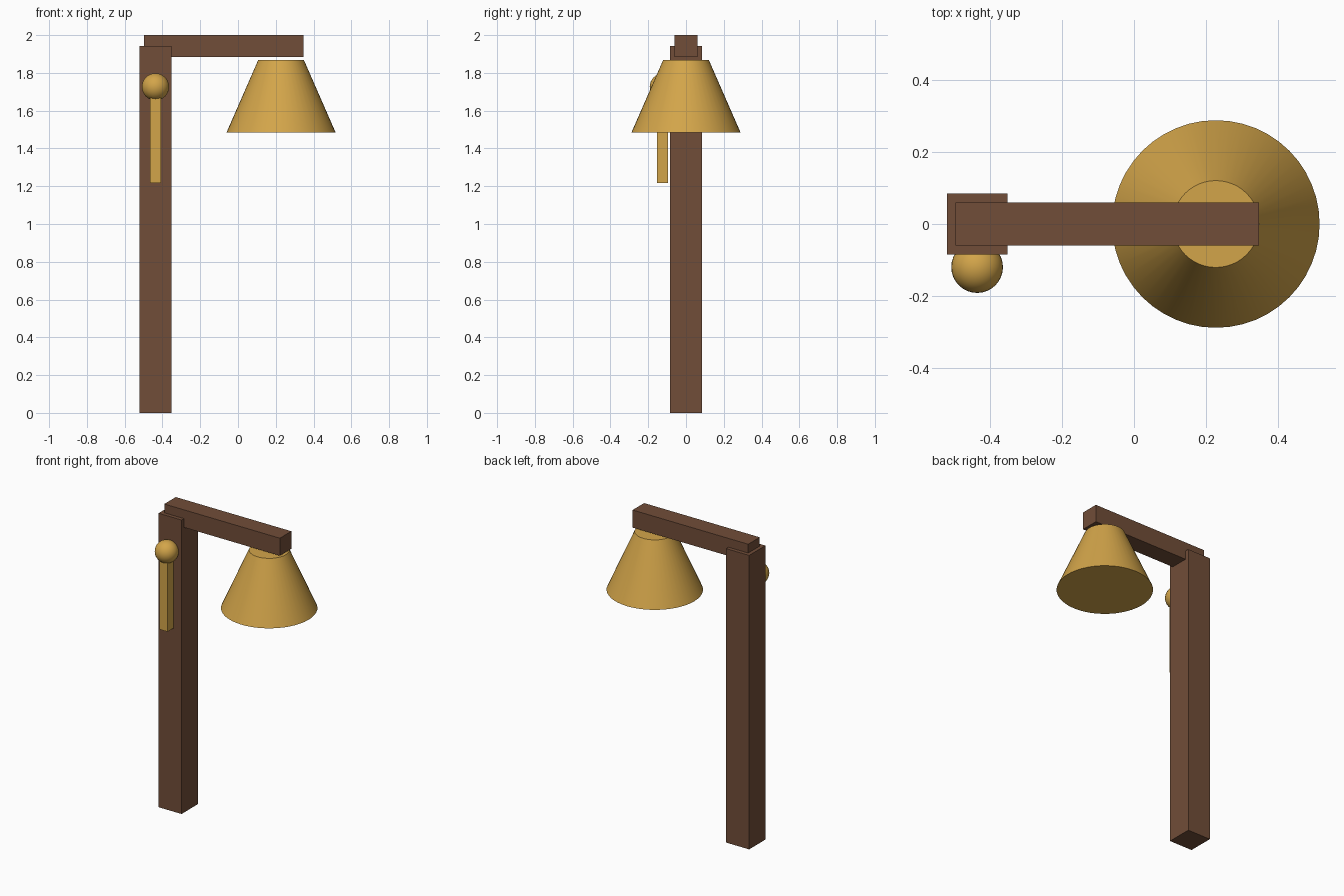
import bpy, math

if "Cube" in bpy.data.objects:
    bpy.data.objects.remove(bpy.data.objects["Cube"])

def material(name, rgb):
    m = bpy.data.materials.new(name)
    m.diffuse_color = (*rgb, 1)
    m.use_nodes = True
    m.node_tree.nodes["Principled BSDF"].inputs["Base Color"].default_value = m.diffuse_color
    return m

wood = material("brown_wood", (0.165, 0.075, 0.040))
brass = material("brass", (0.65, 0.375, 0.068))

def finish(name, mat, smooth=False):
    o = bpy.context.object
    o.name = name
    o.data.materials.append(mat)
    if smooth:
        bpy.ops.object.shade_smooth_by_angle(angle=math.radians(35))
    return o

def box(name, lo, hi, mat):
    bpy.ops.mesh.primitive_cube_add(size=1, location=[(a + b) / 2 for a, b in zip(lo, hi)])
    bpy.context.object.scale = [b - a for a, b in zip(lo, hi)]
    bpy.ops.object.transform_apply(location=False, rotation=False, scale=True)
    return finish(name, mat)

# Upright post and horizontal arm
box("post", (-0.521, -0.085, 0), (-0.353, 0.085, 1.942), wood)
box("arm", (-0.497, -0.06, 1.884), (0.348, 0.06, 2.0), wood)

# Bell hanging just below the arm, closed at both ends
bpy.ops.mesh.primitive_cone_add(vertices=48, radius1=0.289, radius2=0.121,
                                depth=0.384, location=(0.228, 0, 1.676))
finish("bell", brass, True)

# Striker: ball head with a square handle, in front of the post
bpy.ops.mesh.primitive_uv_sphere_add(segments=32, ring_count=16, radius=0.072,
                                     location=(-0.437, -0.12, 1.726))
finish("striker_ball", brass, True)
box("striker_handle", (-0.466, -0.154, 1.216), (-0.407, -0.094, 1.69), brass)
